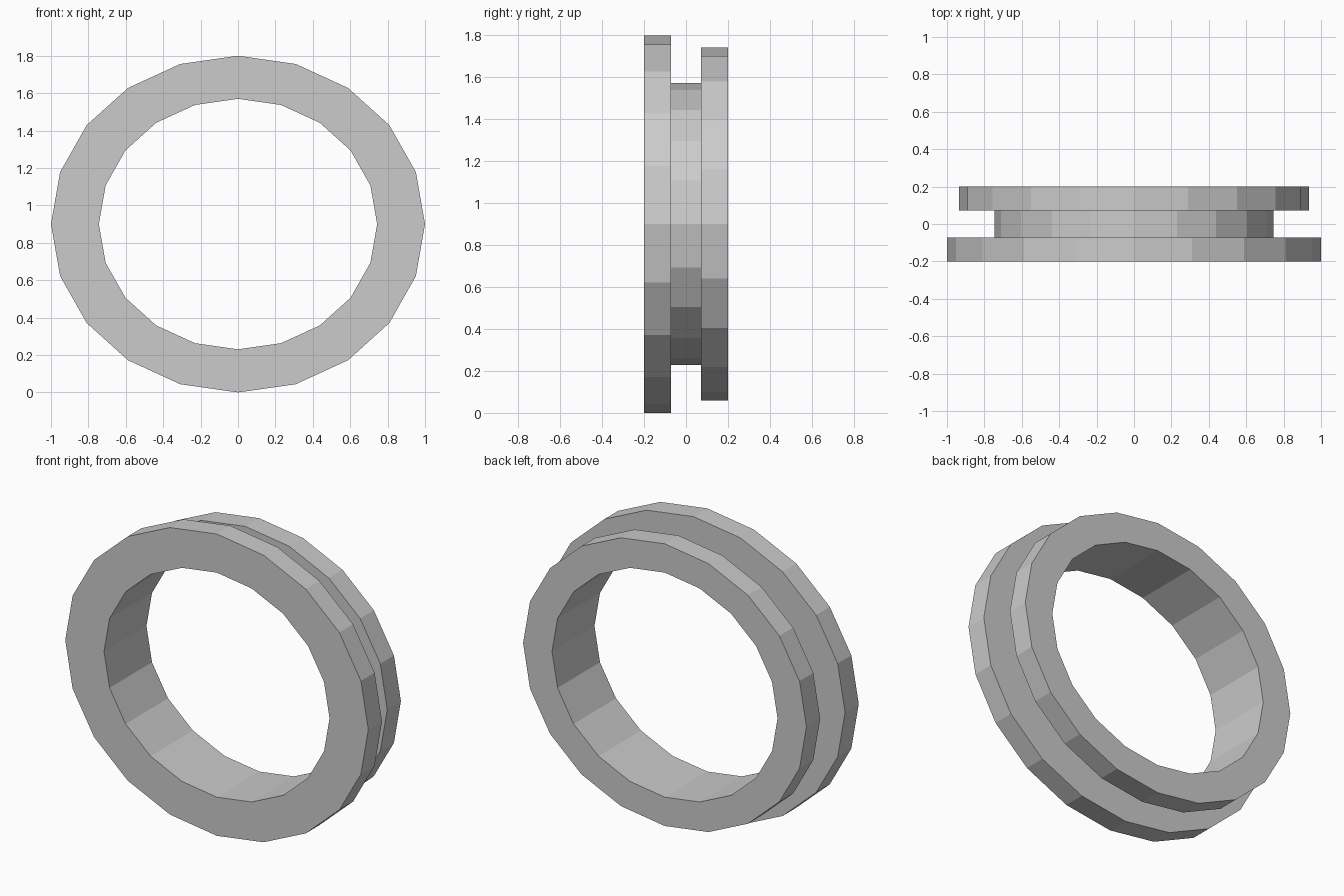
import bpy, bmesh, math

if "Cube" in bpy.data.objects:
    bpy.data.objects.remove(bpy.data.objects["Cube"])

SIDES = 20
SQUASH = 0.9        # height relative to width
CENTRE_Z = 0.9

# Closed cross-section (radius, y): tall front flange, groove, shorter rear flange, straight bore
BORE, GROOVE, FRONT, REAR = 0.744, 0.747, 1.0, 0.935
profile = [
    (BORE, -0.2), (FRONT, -0.2), (FRONT, -0.071), (GROOVE, -0.071),
    (GROOVE, 0.071), (REAR, 0.071), (REAR, 0.2), (BORE, 0.2),
]


def lathe(name, section):
    """Sweep a closed section around the y axis into a flat-faced oval ring."""
    bm = bmesh.new()
    rings = []
    for i in range(SIDES):
        a = 2 * math.pi * i / SIDES
        rings.append([bm.verts.new((r * math.sin(a), y, CENTRE_Z + SQUASH * r * math.cos(a)))
                      for r, y in section])
    n = len(section)
    for i in range(SIDES):
        here, there = rings[i], rings[(i + 1) % SIDES]
        for j in range(n):
            k = (j + 1) % n
            bm.faces.new((here[j], here[k], there[k], there[j]))
    bmesh.ops.recalc_face_normals(bm, faces=bm.faces)
    mesh = bpy.data.meshes.new(name)
    bm.to_mesh(mesh)
    bm.free()
    obj = bpy.data.objects.new(name, mesh)
    bpy.context.collection.objects.link(obj)
    return obj


# Grooved ring
lathe("grooved_ring", profile)
